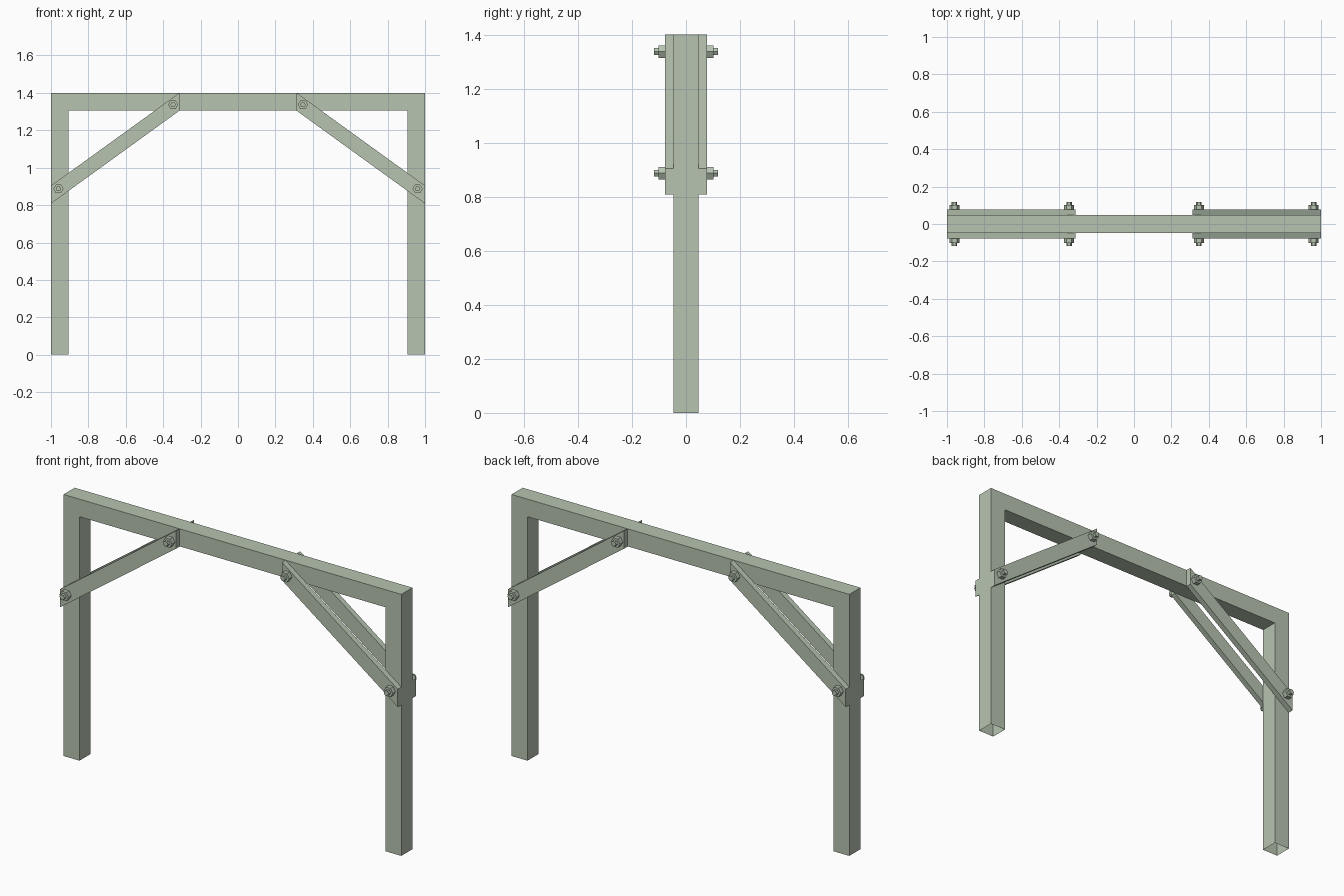
import bpy, bmesh, math
from mathutils import Matrix

if "Cube" in bpy.data.objects:
    bpy.data.objects.remove(bpy.data.objects["Cube"])

paint = bpy.data.materials.new("sage_green")
paint.diffuse_color = (0.47, 0.55, 0.44, 1)
paint.use_nodes = True
paint.node_tree.nodes["Principled BSDF"].inputs["Base Color"].default_value = paint.diffuse_color

T = 0.047          # half thickness of the frame timber
BRACE_Y = 0.077    # outer face of the braces


def finish(name, bm):
    bmesh.ops.recalc_face_normals(bm, faces=bm.faces[:])
    mesh = bpy.data.meshes.new(name)
    bm.to_mesh(mesh)
    bm.free()
    mesh.materials.append(paint)
    ob = bpy.data.objects.new(name, mesh)
    bpy.context.collection.objects.link(ob)
    return ob


def extrude_profile(name, pts, y0, y1, open_bottom=False):
    """Extrude an outline in the xz plane from y0 to y1."""
    bm = bmesh.new()
    face = bm.faces.new([bm.verts.new((x, y0, z)) for x, z in pts])
    ext = bmesh.ops.extrude_face_region(bm, geom=[face], use_keep_orig=True)
    moved = [g for g in ext["geom"] if isinstance(g, bmesh.types.BMVert)]
    bmesh.ops.translate(bm, verts=moved, vec=(0, y1 - y0, 0))
    bmesh.ops.recalc_face_normals(bm, faces=bm.faces[:])
    if open_bottom:
        low = [f for f in bm.faces if all(v.co.z < 1e-5 for v in f.verts)]
        bmesh.ops.delete(bm, geom=low, context='FACES_ONLY')
    return finish(name, bm)


def hex_rod(name, x, z, y0, y1, r):
    """Six-sided rod along y with a corner pointing along x."""
    bm = bmesh.new()
    m = Matrix.Translation((x, (y0 + y1) / 2, z)) @ Matrix.Rotation(math.pi / 2, 4, 'X')
    # turn the rod so that a corner lies on the x axis
    m = m @ Matrix.Rotation(math.pi / 2, 4, 'Z')
    bmesh.ops.create_cone(bm, cap_ends=True, segments=6, radius1=r, radius2=r,
                          depth=abs(y1 - y0), matrix=m)
    return finish(name, bm)


# Two posts and the top beam as one portal frame
W = 0.906
extrude_profile("portal_frame", [(-1, 0), (-1, 1.4), (1, 1.4), (1, 0),
                                 (W, 0), (W, 1.306), (-W, 1.306), (-W, 0)],
                -T, T, open_bottom=True)

for sx, side in ((-1, "left"), (1, "right")):
    for sy, face in ((-1, "front"), (1, "back")):
        # Diagonal brace with plumb-cut ends
        extrude_profile(f"brace_{side}_{face}",
                        [(sx * 1, 0.808), (sx * 1, 0.904),
                         (sx * 0.314, 1.4), (sx * 0.314, 1.304)],
                        sy * T, sy * BRACE_Y)
        # Nut and bolt end at each end of the brace
        for x, z, end in ((0.96, 0.887, "lower"), (0.347, 1.337, "upper")):
            hex_rod(f"nut_{side}_{face}_{end}", sx * x, z,
                    sy * BRACE_Y, sy * 0.101, 0.027)
            hex_rod(f"bolt_{side}_{face}_{end}", sx * x, z,
                    sy * BRACE_Y, sy * 0.118, 0.0145)
